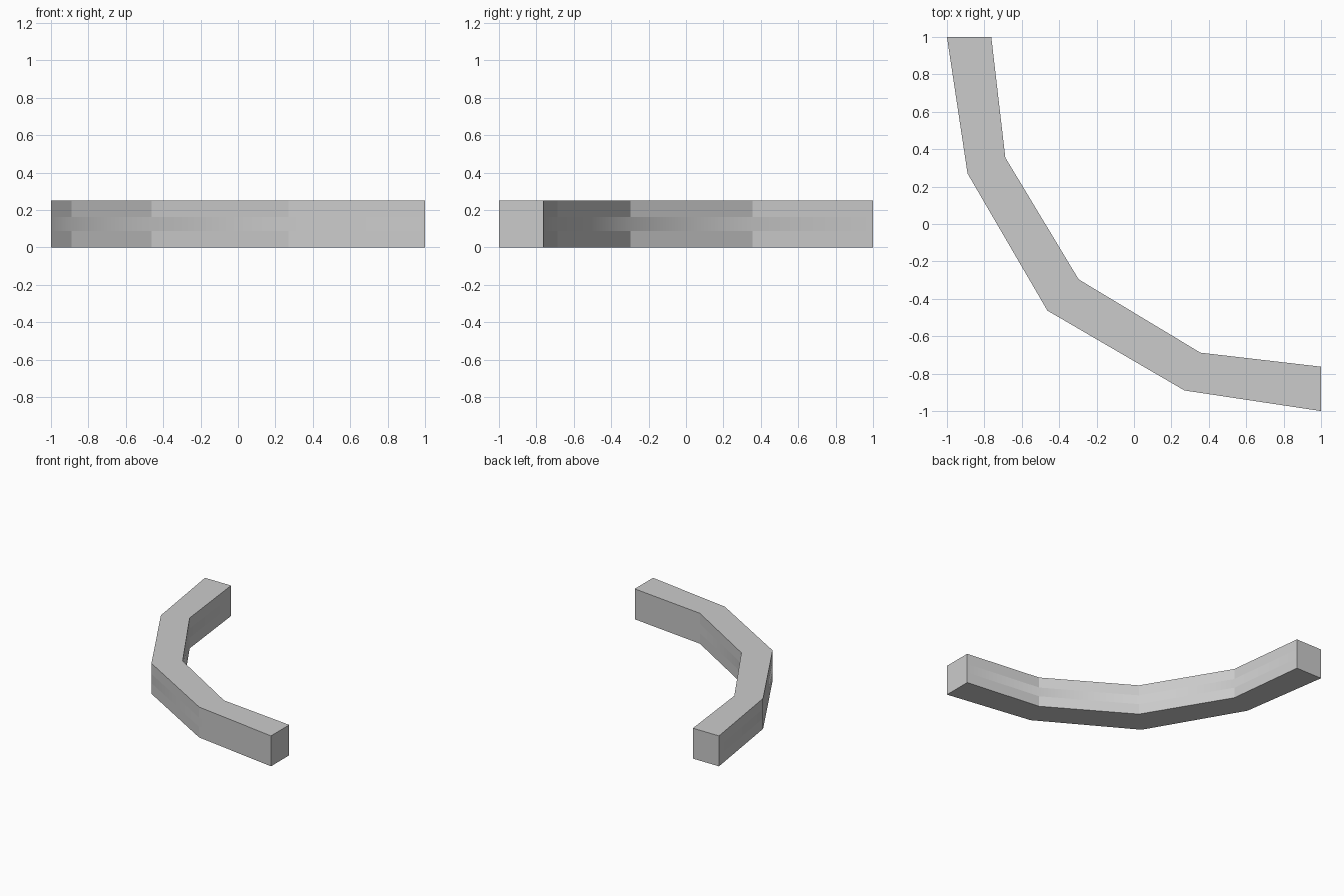
import bpy, bmesh

if "Cube" in bpy.data.objects:
    bpy.data.objects.remove(bpy.data.objects["Cube"])

# Half of the plan (outer, inner) pairs; the rest mirrors across the line y = x
half = [((-1, 1), (-0.763, 1)),
        ((-0.89, 0.27), (-0.688, 0.355)),
        ((-0.463, -0.463), (-0.296, -0.296))]
swap = lambda p: (p[1], p[0])
stations = half + [(swap(o), swap(i)) for o, i in reversed(half[:2])]
levels = [0, 0.087, 0.163, 0.25]

bm = bmesh.new()
rings = []
for outer, inner in stations:
    ring = [bm.verts.new((*outer, z)) for z in levels]
    ring += [bm.verts.new((*inner, z)) for z in reversed(levels)]
    rings.append(ring)

# Faces along the curved beam, with a smooth band at mid height on both sides
for a, b in zip(rings, rings[1:]):
    for k in range(8):
        n = (k + 1) % 8
        face = bm.faces.new((a[k], a[n], b[n], b[k]))
        face.smooth = k in (1, 5)

# Flat ends
bm.faces.new(rings[0])
bm.faces.new(rings[-1])
bmesh.ops.recalc_face_normals(bm, faces=bm.faces)

mesh = bpy.data.meshes.new("curved_beam")
bm.to_mesh(mesh)
bm.free()
beam = bpy.data.objects.new("curved_beam", mesh)
bpy.context.collection.objects.link(beam)
